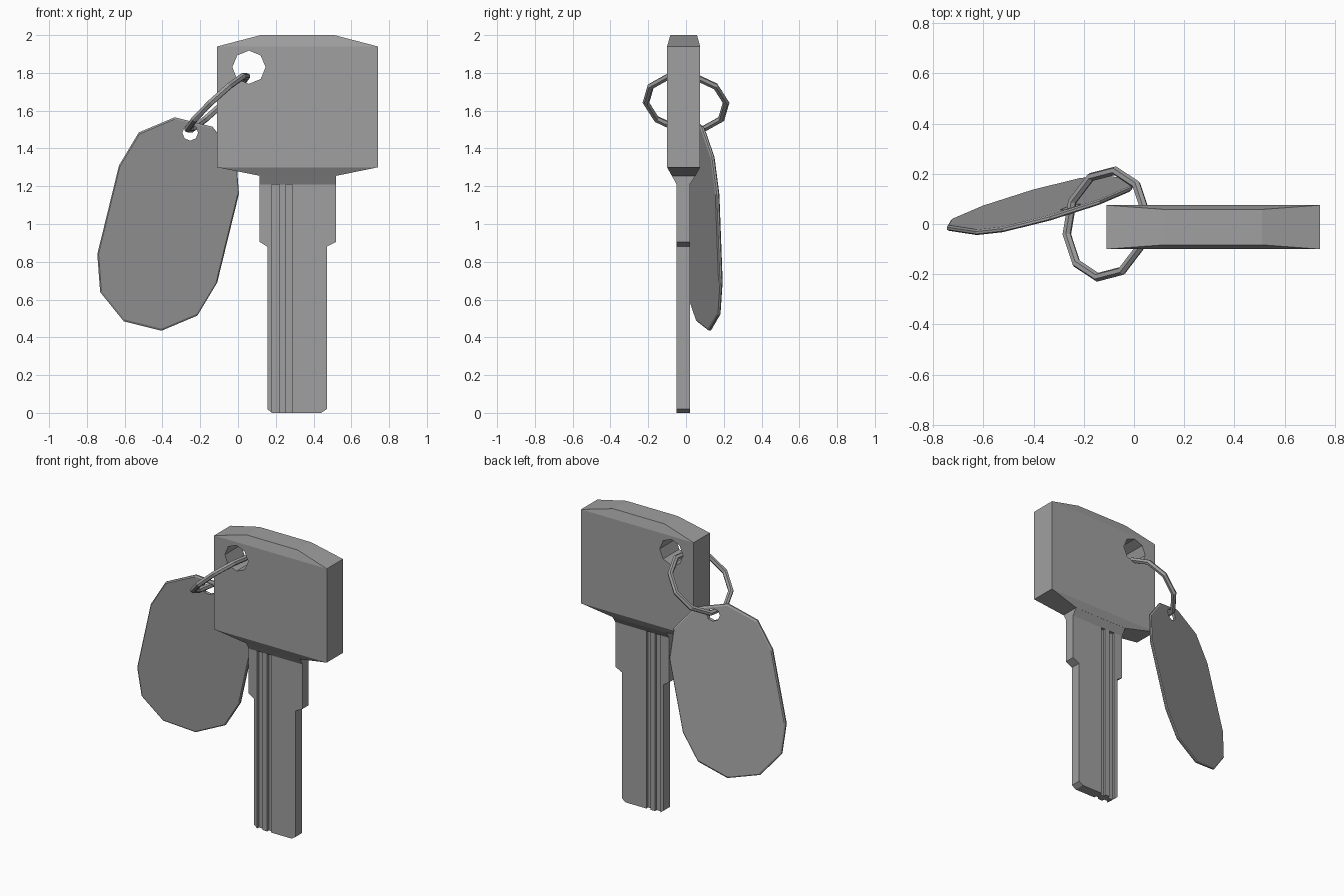
import bpy, bmesh, math
from mathutils import Vector, Matrix

cube = bpy.data.objects.get("Cube")
if cube:
    bpy.data.objects.remove(cube, do_unlink=True)

steel = bpy.data.materials.new("grey_steel")
GREY = (0.35, 0.35, 0.35, 1)
steel.diffuse_color = GREY
steel.use_nodes = True
for node in steel.node_tree.nodes:
    if node.type == 'BSDF_PRINCIPLED':
        node.inputs["Base Color"].default_value = GREY


def finish(name, bm):
    bmesh.ops.recalc_face_normals(bm, faces=bm.faces)
    mesh = bpy.data.meshes.new(name)
    bm.to_mesh(mesh)
    bm.free()
    mesh.materials.append(steel)
    obj = bpy.data.objects.new(name, mesh)
    bpy.context.collection.objects.link(obj)
    return obj


def rect(x0, x1, y0, y1, z):
    return [(x, y, z) for x in (x0, x1) for y in (y0, y1)]


def hull(name, points):
    bm = bmesh.new()
    for p in points:
        bm.verts.new(p)
    bmesh.ops.convex_hull(bm, input=bm.verts)
    bmesh.ops.dissolve_limit(bm, angle_limit=0.01, verts=bm.verts, edges=bm.edges)
    return finish(name, bm)


def loft(name, loops):
    """Skin equal-length loops and cap both ends."""
    bm = bmesh.new()
    rings = [[bm.verts.new(p) for p in loop] for loop in loops]
    n = len(rings[0])
    for a, b in zip(rings, rings[1:]):
        for i in range(n):
            j = (i + 1) % n
            bm.faces.new((a[i], a[j], b[j], b[i]))
    bm.faces.new(rings[0])
    bm.faces.new(rings[-1])
    return finish(name, bm)


def cut(obj, cutter):
    cutter.hide_render = True
    mod = obj.modifiers.new("cut", 'BOOLEAN')
    mod.operation = 'DIFFERENCE'
    mod.solver = 'EXACT'
    mod.object = cutter
    bpy.context.view_layer.objects.active = obj
    bpy.ops.object.modifier_apply(modifier=mod.name)
    bpy.data.objects.remove(cutter, do_unlink=True)


def octagon(cx, y, cz, r):
    return [(cx + r * math.cos(i * math.pi / 4), y, cz + r * math.sin(i * math.pi / 4))
            for i in range(8)]


# Head: block with tapered top and underside, and an eight-sided hole
head = hull("key_head",
            rect(-0.11, 0.74, -0.10, 0.075, 1.30) + rect(-0.11, 0.74, -0.10, 0.075, 1.94)
            + rect(0.12, 0.51, -0.083, 0.058, 2.0) + rect(0.115, 0.52, -0.075, 0.05, 1.255))
cut(head, loft("hole_cutter", [octagon(0.058, y, 1.83, 0.088) for y in (-0.3, 0.3)]))

# Neck: wedge between head and blade
hull("key_neck", rect(0.115, 0.52, -0.075, 0.05, 1.256) + rect(0.115, 0.52, -0.05, 0.02, 1.21))

# Blade: stepped outline with chamfered tip, grooved on both faces
outline = [(0.18, 0), (0.44, 0), (0.47, 0.02), (0.47, 0.88), (0.52, 0.905),
           (0.52, 1.22), (0.115, 1.22), (0.115, 0.905), (0.155, 0.88), (0.155, 0.02)]
blade = loft("key_blade", [[(x, y, z) for x, z in outline] for y in (-0.05, 0.02)])
for x0, x1 in ((0.18, 0.22), (0.255, 0.285)):
    for y0, y1 in ((-0.1, -0.032), (0.002, 0.1)):
        cut(blade, hull("groove_cutter",
                        rect(x0, x1, y0, y1, -0.1) + rect(x0, x1, y0, y1, 1.212)))

# Tag: twelve-sided oval with thin bevelled rim, leaning in two directions
half = [(0.035, 0.565), (-0.155, 0.485), (-0.26, 0.31),
        (-0.375, -0.16), (-0.36, -0.36), (-0.235, -0.515)]
oval = half + [(-x, -z) for x, z in half]
centre = Vector((-0.37, 0.075, 1.0))


def tag_loop(scale, offset):
    return [centre + Vector((x * scale, 0.293 * x * scale - 0.109 * z * scale + offset, z * scale))
            for x, z in oval]


tag = loft("tag", [tag_loop(0.982, -0.011), tag_loop(1, -0.005),
                   tag_loop(1, 0.005), tag_loop(0.982, 0.011)])
cut(tag, loft("tag_hole_cutter", [octagon(-0.253, y, 1.483, 0.042) for y in (-0.2, 0.3)]))

# Ring: ten-segment loop through both holes
along = Vector((0.035, 0.21, 0)).normalized()
up = Vector((0.158, 0, 0.147)).normalized()
normal = along.cross(up).normalized()
up = normal.cross(along)
bpy.ops.mesh.primitive_torus_add(major_segments=10, minor_segments=6,
                                 major_radius=0.215, minor_radius=0.018)
ring = bpy.context.object
ring.name = "split_ring"
ring.data.materials.append(steel)
turn = Matrix((along, up, normal)).transposed().to_4x4()
ring.data.transform(Matrix.Translation((-0.11, 0, 1.642)) @ turn)
